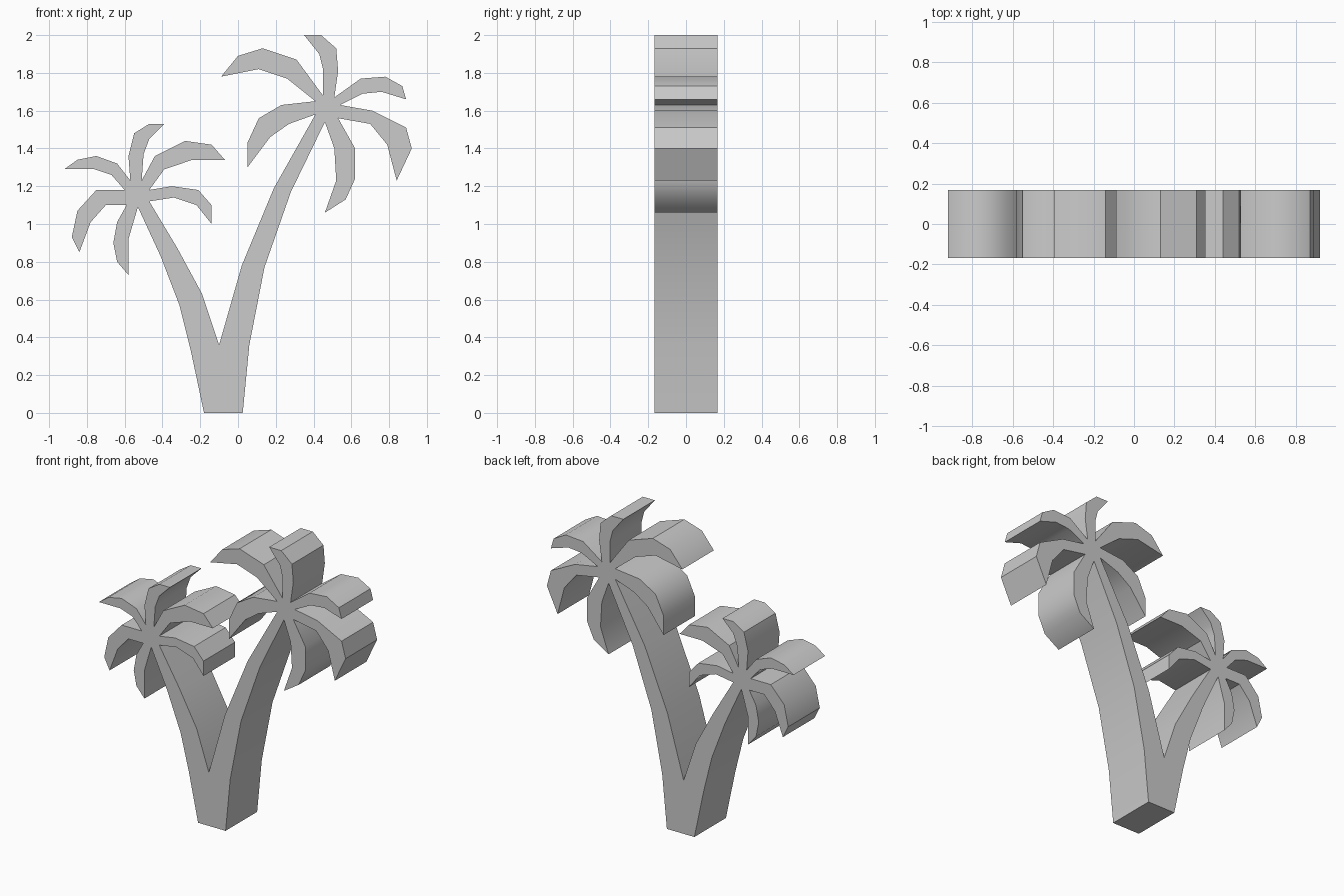
import bpy
import bmesh
import math

# Remove only the default cube
default_cube = bpy.data.objects.get("Cube")
if default_cube:
    bpy.data.objects.remove(default_cube, do_unlink=True)

HALF_DEPTH = 0.168
SMOOTH_ANGLE = math.radians(35)

# Single plain colour
grey = bpy.data.materials.new("plain_grey")
grey.use_nodes = True
colour = (0.6, 0.6, 0.6, 1)
grey.diffuse_color = colour
grey.node_tree.nodes["Principled BSDF"].inputs["Base Color"].default_value = colour

# Corners where the trunk meets the crowns; no inner wall is built between each pair
SHORT_LEFT, SHORT_RIGHT = (-.53, 1.09), (-.47, 1.12)
TALL_LEFT, TALL_RIGHT = (.41, 1.58), (.46, 1.54)
JOINTS = [{SHORT_LEFT, SHORT_RIGHT}, {TALL_LEFT, TALL_RIGHT}]


def extrude_outline(name, outline):
    """Make a thick plate from a counter-clockwise (x, z) outline."""
    bm = bmesh.new()
    front = [bm.verts.new((x, -HALF_DEPTH, z)) for x, z in outline]
    back = [bm.verts.new((x, HALF_DEPTH, z)) for x, z in outline]
    bm.faces.new(front)
    bm.faces.new(list(reversed(back)))
    count = len(outline)
    for i in range(count):
        j = (i + 1) % count
        if {outline[i], outline[j]} not in JOINTS:
            bm.faces.new((front[j], front[i], back[i], back[j]))
    mesh = bpy.data.meshes.new(name)
    bm.to_mesh(mesh)
    bm.free()
    mesh.materials.append(grey)
    obj = bpy.data.objects.new(name, mesh)
    bpy.context.collection.objects.link(obj)

    # Soft bends along the edges, crisp rims and tips
    bpy.ops.object.select_all(action="DESELECT")
    obj.select_set(True)
    bpy.context.view_layer.objects.active = obj
    bpy.ops.object.shade_smooth_by_angle(angle=SMOOTH_ANGLE)
    return obj


def build_crown(name, start, fronds):
    """Chain the fronds around the hub; each one ends at the next notch."""
    outline = [start]
    for frond in fronds:
        outline.extend(frond)
    return extrude_outline(name, outline)


# Forked trunk
base = [(-.18, 0), (.025, 0)]
tall_outer_side = [(.06, .36), (.14, .77), (.28, 1.17), TALL_RIGHT]
tall_inner_side = [TALL_LEFT, (.19, 1.19), (.02, .78)]
fork = [(-.1, .36)]
short_inner_side = [(-.19, .63), (-.32, .87), SHORT_RIGHT]
short_outer_side = [SHORT_LEFT, (-.41, .83), (-.31, .57), (-.25, .33)]
extrude_outline("forked_trunk", base + tall_outer_side + tall_inner_side
                + fork + short_inner_side + short_outer_side)

# Short palm crown
short_low_right = [(-.34, 1.14), (-.22, 1.1), (-.14, 1), (-.14, 1.1),
                   (-.21, 1.18), (-.35, 1.2), (-.47, 1.18)]
short_high_right = [(-.39, 1.29), (-.24, 1.34), (-.07, 1.34), (-.14, 1.42),
                    (-.28, 1.44), (-.44, 1.36), (-.51, 1.23)]
short_upright = [(-.5, 1.37), (-.47, 1.45), (-.39, 1.53), (-.47, 1.53),
                 (-.55, 1.48), (-.58, 1.36), (-.57, 1.23)]
short_high_left = [(-.64, 1.32), (-.75, 1.36), (-.85, 1.34), (-.92, 1.29),
                   (-.76, 1.29), (-.67, 1.26), (-.6, 1.18)]
short_low_left = [(-.75, 1.18), (-.85, 1.07), (-.88, .93), (-.84, .85),
                  (-.78, 1.01), (-.7, 1.1), (-.59, 1.1)]
short_hanging = [(-.64, 1.01), (-.66, .9), (-.64, .8), (-.58, .73),
                 (-.58, .92), SHORT_LEFT]
build_crown("short_palm_crown", SHORT_RIGHT,
            [short_low_right, short_high_right, short_upright,
             short_high_left, short_low_left, short_hanging])

# Tall palm crown
tall_hanging = [(.51, 1.4), (.52, 1.23), (.46, 1.06), (.57, 1.13),
                (.62, 1.24), (.62, 1.4), (.53, 1.56)]
tall_low_right = [(.7, 1.53), (.79, 1.42), (.84, 1.23), (.92, 1.4),
                  (.89, 1.51), (.71, 1.6), (.54, 1.63)]
tall_high_right = [(.66, 1.69), (.76, 1.7), (.89, 1.66), (.87, 1.73),
                   (.78, 1.78), (.65, 1.77), (.51, 1.67)]
tall_upright = [(.53, 1.81), (.52, 1.93), (.44, 2), (.35, 2),
                (.43, 1.9), (.45, 1.82), (.45, 1.68)]
tall_high_left = [(.31, 1.87), (.13, 1.93), (0, 1.89), (-.09, 1.78),
                  (.11, 1.82), (.26, 1.77), (.41, 1.65)]
tall_low_left = [(.23, 1.63), (.11, 1.56), (.05, 1.43), (.05, 1.3),
                 (.17, 1.46), (.27, 1.53), TALL_LEFT]
build_crown("tall_palm_crown", TALL_RIGHT,
            [tall_hanging, tall_low_right, tall_high_right,
             tall_upright, tall_high_left, tall_low_left])
